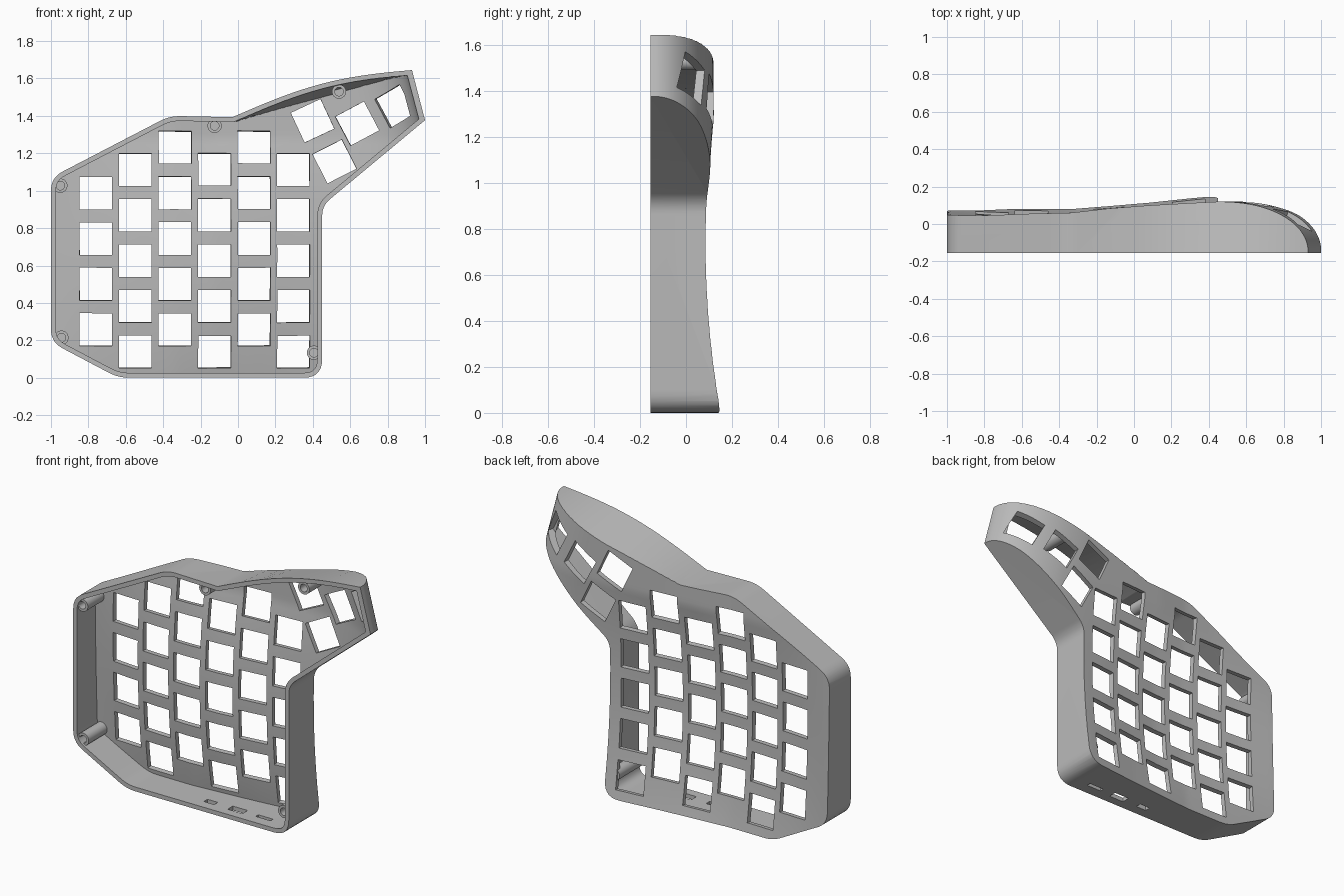
import bpy, bmesh, math
from mathutils import Vector, Matrix

if "Cube" in bpy.data.objects:
    bpy.data.objects.remove(bpy.data.objects["Cube"])

FRONT = -0.155

grey = bpy.data.materials.new("matte_grey")
grey.use_nodes = True
grey.diffuse_color = (0.5, 0.5, 0.5, 1)
grey.node_tree.nodes["Principled BSDF"].inputs["Base Color"].default_value = (0.5, 0.5, 0.5, 1)


def make_object(name, bm):
    bmesh.ops.recalc_face_normals(bm, faces=bm.faces[:])
    mesh = bpy.data.meshes.new(name)
    bm.to_mesh(mesh)
    bm.free()
    mesh.materials.append(grey)
    ob = bpy.data.objects.new(name, mesh)
    bpy.context.collection.objects.link(ob)
    return ob


def activate(ob):
    bpy.ops.object.select_all(action='DESELECT')
    ob.select_set(True)
    bpy.context.view_layer.objects.active = ob


def boolean(ob, cutter, operation):
    mod = ob.modifiers.new("cut", 'BOOLEAN')
    mod.operation = operation
    mod.solver = 'EXACT'
    mod.object = cutter
    activate(ob)
    bpy.ops.object.modifier_apply(modifier=mod.name)
    bpy.data.objects.remove(cutter)


# Curved back surface across x: depth at mid height, dish and tilt
PROFILE = [(-1, .058, .01, .026), (-.76, .035, .08, .02), (-.55, .022, .11, .015),
           (-.34, .016, .13, .01), (-.13, .022, .165, .003), (.08, .045, .15, .005),
           (.29, .07, .13, .014), (.45, .086, .12, .02), (.65, .098, .07, 0), (1.2, .1, .07, 0)]


def height(x, z, inset=0):
    x0 = min(max(x, -1), 1.19)
    for a, b in zip(PROFILE, PROFILE[1:]):
        if a[0] <= x0 <= b[0]:
            t = (x0 - a[0]) / (b[0] - a[0])
            base, dish, tilt = (p + (q - p) * t for p, q in zip(a[1:], b[1:]))
            break
    up = min(z, 1.28) - 0.66
    # The wing rolls down towards its tip
    along = 0.967 * x + 0.255 * z + inset
    t = min(max((along - 0.79) / 0.53, 0), 1)
    drop = 0.28 * (1 - (1 - t ** 2.15) ** (1 / 2.15))
    return base + dish * up * up - tilt * up - drop - inset


# Block below the back surface; its columns run parallel to the wing tip
def surface_block(name, inset):
    columns = [-1.6 + 2.05 * i / 70 for i in range(70)]
    columns += [0.453 - inset + 0.548 * math.sin(math.pi / 2 * i / 28) for i in range(29)]
    columns += [1.1, 1.3, 1.5]
    bm = bmesh.new()
    nz = 70
    rows = []
    for s in columns:
        zs = [-0.1 + 1.85 * j / nz for j in range(nz + 1)]
        row = []
        for z in zs:
            x = s - 0.2637 * (z - 1.38)
            row.append(bm.verts.new((x, height(x, z, inset), z)))
        rows.append(row)
    for a, b in zip(rows, rows[1:]):
        for j in range(nz):
            bm.faces.new((a[j], a[j + 1], b[j + 1], b[j]))
    ext = bmesh.ops.extrude_face_region(bm, geom=bm.faces[:])
    for v in ext["geom"]:
        if isinstance(v, bmesh.types.BMVert):
            v.co.y = -1
    return make_object(name, bm)


# Case outline corners: x, z, rounding length and inward lean of the wall
CORNERS = [(-1, .19, .07, 0), (-1, 1.07, .07, 0), (-.365, 1.4, .06, 0)]
# The arched wing wall leans in until its back edge is straight
for k in range(25):
    t = k / 24
    bulge = 0.053 * math.sin(math.pi * t)
    CORNERS.append((-.03 + .96 * t, 1.393 + .252 * t + bulge, 0, bulge))
CORNERS += [(1, 1.377, 0, 0), (.45, .92, .055, 0), (.45, 0, .1, 0), (-.64, 0, .06, 0)]


def outline():
    pts = []
    n = len(CORNERS)
    for i, (x, z, r, lean) in enumerate(CORNERS):
        c = Vector((x, z))
        if r == 0:
            pts.append((c, lean))
            continue
        a = c + (Vector(CORNERS[i - 1][:2]) - c).normalized() * r
        b = c + (Vector(CORNERS[(i + 1) % n][:2]) - c).normalized() * r
        for k in range(8):
            t = k / 7
            pts.append((a * (1 - t) ** 2 + c * 2 * t * (1 - t) + b * t * t, lean))
    return pts


def inset_outline(pts, d):
    result = []
    n = len(pts)
    for i, (p, lean) in enumerate(pts):
        e1 = (p - pts[i - 1][0]).normalized()
        e2 = (pts[(i + 1) % n][0] - p).normalized()
        n1, n2 = Vector((e1.y, -e1.x)), Vector((e2.y, -e2.x))
        result.append((p + (n1 + n2) * d / (1 + n1.dot(n2)), lean))
    return result


def prism(name, inset, y0, y1):
    bm = bmesh.new()
    rings = []
    for y in (y0, y1):
        f = (y - FRONT) / 0.285
        rings.append([bm.verts.new((p.x, y, p.y - lean * f))
                      for p, lean in inset_outline(outline(), inset)])
    lo, hi = rings
    for i in range(len(lo)):
        bm.faces.new((lo[i - 1], lo[i], hi[i], hi[i - 1]))
    bm.faces.new(lo)
    bm.faces.new(hi)
    return make_object(name, bm)


# Hollow shell with an open front
shell = prism("case_shell", 0, FRONT, 0.3)
boolean(shell, surface_block("outer_surface", 0), 'INTERSECT')
cavity = prism("cavity", 0.026, -0.2, 0.3)
boolean(cavity, surface_block("inner_surface", 0.03), 'INTERSECT')
boolean(shell, cavity, 'DIFFERENCE')

# Key openings: six staggered columns and four turned thumb keys
keys = []
for col in range(6):
    for row in range(5):
        if col == 0 and row == 0:
            continue
        top = 1.11 if col % 2 else 1.228
        keys.append((-0.759 + 0.2105 * col, top - 0.242 * row, 0))
keys += [(.398, 1.374, 25), (.64, 1.36, 28), (.516, 1.155, 27), (.852, 1.455, 29)]

bm = bmesh.new()
for x, z, turn in keys:
    y = height(x, z)
    e = 0.03
    lean = 0.5 if turn else 1
    normal = Vector((lean * (height(x - e, z) - height(x + e, z)) / (2 * e), 1,
                     lean * (height(x, z - e) - height(x, z + e)) / (2 * e))).normalized()
    tilt = Vector((0, 1, 0)).rotation_difference(normal).to_matrix().to_4x4()
    spin = Matrix.Rotation(-math.radians(turn), 4, 'Y')
    scale = Matrix.Diagonal((0.175, 0.16, 0.175, 1))
    bmesh.ops.create_cube(bm, size=1, matrix=Matrix.Translation((x, y, z)) @ tilt @ spin @ scale)
boolean(shell, make_object("key_cutters", bm), 'DIFFERENCE')

# Port openings through the bottom wall
bm = bmesh.new()
for x, w, d in ((-0.13, .07, .035), (.05, .1, .05), (.23, .1, .025)):
    bmesh.ops.create_cube(bm, size=1, matrix=Matrix.Translation((x, -0.075, 0.01))
                          @ Matrix.Diagonal((w, d, 0.1, 1)))
boolean(shell, make_object("port_cutters", bm), 'DIFFERENCE')
activate(shell)
bpy.ops.object.shade_smooth_by_angle(angle=math.radians(30))

# Screw posts with blind holes, trimmed to stay inside the wall
POSTS = [(-.95, 1.027), (-.944, .214), (-.125, 1.347), (.54, 1.53), (.406, .134)]
for i, (x, z) in enumerate(POSTS):
    end = height(x, z) - 0.012
    start = -0.14
    bm = bmesh.new()
    bmesh.ops.create_cone(bm, cap_ends=True, segments=32, radius1=0.038, radius2=0.038,
                          depth=end - start,
                          matrix=Matrix.Translation((x, (start + end) / 2, z))
                          @ Matrix.Rotation(math.pi / 2, 4, 'X'))
    cap = min((f for f in bm.faces if len(f.verts) > 4), key=lambda f: f.calc_center_median().y)
    bmesh.ops.inset_region(bm, faces=[cap], thickness=0.015)
    hole = bmesh.ops.extrude_discrete_faces(bm, faces=[cap])["faces"][0]
    for v in hole.verts:
        v.co.y += 0.12
    post = make_object("screw_post_%d" % (i + 1), bm)
    boolean(post, prism("post_limit", 0.012, FRONT, 0.3), 'INTERSECT')
    activate(post)
    bpy.ops.object.shade_smooth_by_angle(angle=math.radians(30))
